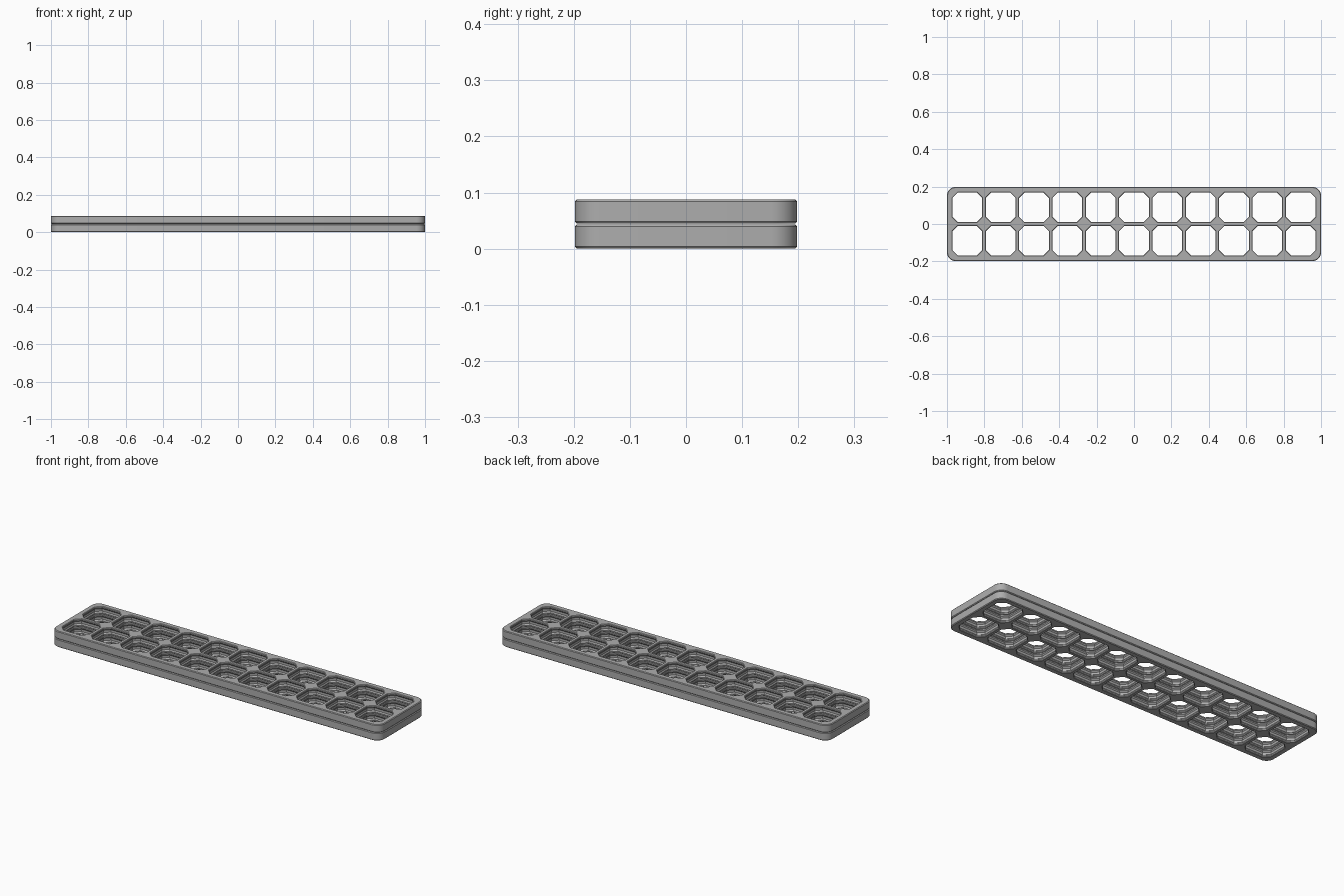
import bpy
import bmesh
import math

default = bpy.data.objects.get("Cube")
if default:
    bpy.data.objects.remove(default, do_unlink=True)

COLS, ROWS = 11, 2
PITCH = 0.1782            # spacing of the cells
U = PITCH / 28            # profile unit
HALF_X, HALF_Y = 1.0, 0.198
THICK = 6.8 * U           # one tile
STEP = 7.0 * U            # tile plus the thin gap above it
RADIUS = 0.046
CHAMFER = 0.0036

grey = bpy.data.materials.new("plain grey")
grey.use_nodes = True
colour = (0.42, 0.42, 0.42, 1)
grey.diffuse_color = colour
grey.node_tree.nodes["Principled BSDF"].inputs["Base Color"].default_value = colour


def loft(bm, rings):
    """Skin a stack of rings with equal point counts and cap both ends."""
    loops = [[bm.verts.new(p) for p in ring] for ring in rings]
    for low, high in zip(loops, loops[1:]):
        for i in range(len(low)):
            j = (i + 1) % len(low)
            bm.faces.new((low[i], low[j], high[j], high[i]))
    bm.faces.new(loops[0][::-1])
    bm.faces.new(loops[-1])


def rounded_ring(inset, z, steps=8):
    """Rounded rectangle, drawn in by inset."""
    r = RADIUS - inset
    points = []
    for k, (sx, sy) in enumerate(((1, 1), (-1, 1), (-1, -1), (1, -1))):
        for s in range(steps + 1):
            a = math.pi / 2 * (k + s / steps)
            points.append((sx * (HALF_X - RADIUS) + r * math.cos(a),
                           sy * (HALF_Y - RADIUS) + r * math.sin(a), z))
    return points


def cell_ring(cx, cy, wall, corner, z):
    """Square with cut corners; wall and corner are measured from the grid."""
    a = PITCH / 2 - wall * U
    b = PITCH / 2 - (corner - wall) * U
    return [(cx + x, cy + y, z) for x, y in
            ((a, -b), (a, b), (b, a), (-b, a), (-a, b), (-a, -b), (-b, -a), (b, -a))]


def make_object(name, bm):
    mesh = bpy.data.meshes.new(name)
    bm.to_mesh(mesh)
    bm.free()
    mesh.materials.append(grey)
    obj = bpy.data.objects.new(name, mesh)
    bpy.context.collection.objects.link(obj)
    return obj


# Hole profile: wall half thickness, corner reach, depth from the face
half = [(1.1, 6.9, 0), (1.5, 7.6, 0.4), (1.5, 7.6, 1.4), (0.8, 5.9, 2.4)]
profile = [(w, c, d * U) for w, c, d in half]
profile += [(w, c, THICK - d) for w, c, d in reversed(profile)]
# Run the cutters past both faces
profile = [(*half[0][:2], -0.01)] + profile + [(*half[0][:2], THICK + 0.01)]

# Cutters for every cell
bm = bmesh.new()
for col in range(COLS):
    for row in range(ROWS):
        cx = (col - (COLS - 1) / 2) * PITCH
        cy = (row - (ROWS - 1) / 2) * PITCH
        loft(bm, [cell_ring(cx, cy, w, c, z) for w, c, z in profile])
cutter = make_object("cell_cutter", bm)
cutter.hide_render = True

# Lower tile: rounded slab with chamfered rims
bm = bmesh.new()
loft(bm, [rounded_ring(i, z) for i, z in
          ((CHAMFER, 0), (0, CHAMFER), (0, THICK - CHAMFER), (CHAMFER, THICK))])
lower = make_object("lower_grid_tile", bm)
cut = lower.modifiers.new("cells", "BOOLEAN")
cut.operation = "DIFFERENCE"
cut.solver = "EXACT"
cut.object = cutter

for obj in bpy.context.selected_objects:
    obj.select_set(False)
bpy.context.view_layer.objects.active = lower
lower.select_set(True)
bpy.ops.object.modifier_apply(modifier=cut.name)
bpy.data.objects.remove(cutter, do_unlink=True)
bpy.ops.object.shade_smooth_by_angle(angle=math.radians(25))

# Upper tile stacked on the lower one
upper = lower.copy()
upper.name = "upper_grid_tile"
upper.location.z = STEP
bpy.context.collection.objects.link(upper)
